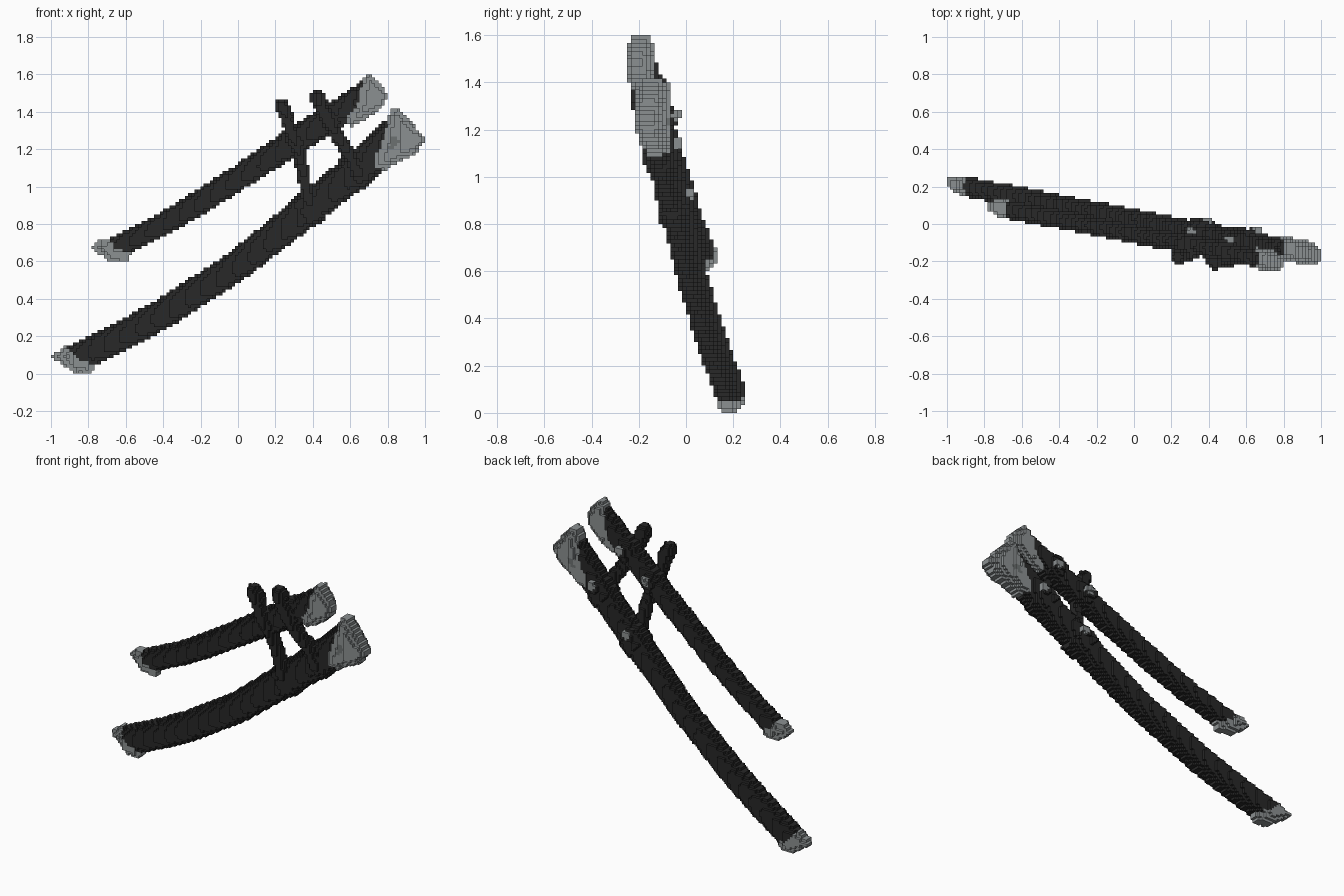
import bpy, math
from mathutils import Vector

if "Cube" in bpy.data.objects:
    bpy.data.objects.remove(bpy.data.objects["Cube"], do_unlink=True)

STEP = 2 / 120            # size of one building block
NX, NY, NZ = 60, 15, 96   # half width, half depth, height in blocks


def material(name, color):
    m = bpy.data.materials.new(name)
    m.use_nodes = True
    m.diffuse_color = (*color, 1)
    m.node_tree.nodes["Principled BSDF"].inputs["Base Color"].default_value = (*color, 1)
    return m


BLACK = material("lacquer black", (0.021, 0.021, 0.021))
STEEL = material("light steel", (0.26, 0.28, 0.285))
DULL = material("dull steel", (0.15, 0.165, 0.165))

parts = {}   # part name -> (material, set of block cells)


def put(name, mat, cells):
    """Give cells to a part; later parts replace earlier ones."""
    cells = {c for c in cells
             if -NX <= c[0] < NX and -NY <= c[1] < NY and 0 <= c[2] < NZ}
    for _, other in parts.values():
        other -= cells
    parts.setdefault(name, (mat, set()))[1].update(cells)


def column(i, k, yc, half):
    """Row of cells in depth, centred on yc."""
    return {(i, j, k) for j in range(-NY, NY) if abs((j + 0.5) * STEP - yc) < half}


def lean(y0, x):
    return y0 - 0.194 * x


def sweep(path, y0, half):
    """Rounded flat tube along (x, z, half width) points."""
    cells = set()
    for i in range(-NX, NX):
        for k in range(NZ):
            x, z = (i + 0.5) * STEP, (k + 0.5) * STEP
            best = 1.0
            for n, ((ax, az, aw), (bx, bz, bw)) in enumerate(zip(path, path[1:])):
                dx, dz = bx - ax, bz - az
                t = ((x - ax) * dx + (z - az) * dz) / (dx * dx + dz * dz)
                if (n == 0 and t < 0) or (n == len(path) - 2 and t > 1):
                    continue
                t = min(1, max(0, t))
                d = math.hypot(x - ax - t * dx, z - az - t * dz)
                best = min(best, d / (aw + t * (bw - aw)))
            if best < 1:
                cells |= column(i, k, lean(y0, x), half * (1 - best ** 3) ** 0.5)
    return cells


def plate(outline, y0, half):
    """Upright slab with an (x, z) outline and thinner rim."""
    cells = set()
    edges = list(zip(outline, outline[1:] + outline[:1]))
    for i in range(-NX, NX):
        for k in range(NZ):
            x, z = (i + 0.5) * STEP, (k + 0.5) * STEP
            inside, dist = False, 1.0
            for (ax, az), (bx, bz) in edges:
                if (az > z) != (bz > z) and x < ax + (z - az) * (bx - ax) / (bz - az):
                    inside = not inside
                dx, dz = bx - ax, bz - az
                t = min(1, max(0, ((x - ax) * dx + (z - az) * dz) / (dx * dx + dz * dz)))
                dist = min(dist, math.hypot(x - ax - t * dx, z - az - t * dz))
            if inside:
                cells |= column(i, k, lean(y0, x), half * min(1, 0.45 + dist / 0.07))
    return cells


def cap(name, scabbard, outline, y0, half):
    """Steel slab that also takes over the scabbard inside its outline."""
    put(name, STEEL, plate(outline, y0, half)
        | (plate(outline, y0, 0.3) & parts[scabbard][1]))


def cord(points, radius):
    """Round cord through 3D points."""
    cells = set()
    r = int(radius / STEP) + 2
    for a, b in zip(points, points[1:]):
        a, b = Vector(a), Vector(b)
        n = max(1, int((b - a).length / (STEP * 0.5)))
        for s in range(n + 1):
            p = a.lerp(b, s / n)
            c = [math.floor(v / STEP) for v in p]
            for i in range(c[0] - r, c[0] + r + 1):
                for j in range(c[1] - r, c[1] + r + 1):
                    for k in range(c[2] - r, c[2] + r + 1):
                        q = Vector((i + 0.5, j + 0.5, k + 0.5)) * STEP
                        if (q - p).length < radius:
                            cells.add((i, j, k))
    return cells


def bead(x, y, z, radius):
    return cord([(x, y, z), (x, y, z + 0.001)], radius)


LONG_Y, SHORT_Y = 0.025, -0.054

# Scabbards
put("long_scabbard", BLACK, sweep(
    [(-0.89, 0.068, 0.078), (-0.60, 0.212, 0.08), (-0.40, 0.322, 0.081), (0, 0.58, 0.081),
     (0.40, 0.90, 0.09), (0.60, 1.06, 0.094), (0.72, 1.16, 0.096), (0.86, 1.29, 0.096)],
    LONG_Y, 0.056))
put("short_scabbard", BLACK, sweep(
    [(-0.69, 0.655, 0.06), (-0.40, 0.80, 0.062), (-0.20, 0.918, 0.065), (0, 1.045, 0.067),
     (0.30, 1.24, 0.072), (0.50, 1.37, 0.073), (0.71, 1.51, 0.071)], SHORT_Y, 0.05))

# Wrapped cord bands on both scabbards
put("long_bands", BLACK, sweep([(0.34, 0.85, 0.099), (0.41, 0.908, 0.099)], LONG_Y, 0.068)
    | sweep([(0.60, 1.06, 0.102), (0.66, 1.112, 0.102)], LONG_Y, 0.068))
put("short_bands", BLACK, sweep([(0.27, 1.22, 0.08), (0.33, 1.26, 0.08)], SHORT_Y, 0.062)
    | sweep([(0.46, 1.345, 0.081), (0.52, 1.385, 0.081)], SHORT_Y, 0.062))

# Steel end caps
cap("long_tail_cap", "long_scabbard",
    [(-1.0, 0.09), (-0.92, 0.15), (-0.88, 0.10), (-0.84, 0.07), (-0.76, 0.05),
     (-0.77, 0.02), (-0.80, 0.0), (-0.87, 0.0)], LONG_Y, 0.05)
cap("short_tail_cap", "short_scabbard",
    [(-0.785, 0.67), (-0.73, 0.725), (-0.70, 0.72), (-0.66, 0.675), (-0.57, 0.64),
     (-0.59, 0.60), (-0.68, 0.595)], SHORT_Y, 0.045)
cap("long_mouth_cap", "long_scabbard",
    [(0.81, 1.39), (0.83, 1.415), (0.86, 1.415), (0.93, 1.34), (1.01, 1.25), (0.94, 1.17),
     (0.85, 1.13), (0.79, 1.085), (0.73, 1.10), (0.73, 1.16), (0.77, 1.22), (0.79, 1.31)],
    LONG_Y, 0.064)
cap("short_mouth_cap", "short_scabbard",
    [(0.67, 1.58), (0.71, 1.61), (0.75, 1.56), (0.80, 1.49), (0.77, 1.42), (0.70, 1.37),
     (0.60, 1.32), (0.58, 1.36), (0.64, 1.44)], SHORT_Y, 0.058)

# Dull inset on the long mouth cap
put("mouth_inset", DULL, plate(
    [(0.80, 1.20), (0.83, 1.28), (0.86, 1.24), (0.83, 1.20)], LONG_Y, 0.12)
    & parts["long_mouth_cap"][1])

# Hanging cords with tassel ends
put("rear_cord", BLACK, cord(
    [(0.25, -0.17, 1.39), (0.29, -0.17, 1.27), (0.33, -0.14, 1.17), (0.355, -0.10, 1.03),
     (0.38, -0.10, 0.92)], 0.034))
put("front_cord", BLACK, cord(
    [(0.44, -0.20, 1.43), (0.49, -0.20, 1.34), (0.55, -0.18, 1.24), (0.60, -0.14, 1.16),
     (0.64, -0.15, 1.07)], 0.037))
put("rear_tassel", BLACK, cord([(0.235, -0.175, 1.43), (0.26, -0.17, 1.38)], 0.04))
put("front_tassel", BLACK, cord([(0.43, -0.205, 1.475), (0.435, -0.205, 1.455)], 0.042))

# Back knots and their steel studs
knots = [(0.38, -0.01, 0.92), (0.65, -0.06, 1.13), (0.49, -0.11, 1.37), (0.29, -0.07, 1.25)]
for x, y, z in knots:
    put("back_knots", BLACK, bead(x, y, z, 0.045))
for x, y, z in knots:
    put("back_studs", STEEL, bead(x + 0.015, y + 0.025, z + 0.012, 0.026))

# Outer skin of every part
FACES = [((1, 0, 0), ((1, 0, 0), (1, 1, 0), (1, 1, 1), (1, 0, 1))),
         ((-1, 0, 0), ((0, 0, 0), (0, 0, 1), (0, 1, 1), (0, 1, 0))),
         ((0, 1, 0), ((0, 1, 0), (0, 1, 1), (1, 1, 1), (1, 1, 0))),
         ((0, -1, 0), ((0, 0, 0), (1, 0, 0), (1, 0, 1), (0, 0, 1))),
         ((0, 0, 1), ((0, 0, 1), (1, 0, 1), (1, 1, 1), (0, 1, 1))),
         ((0, 0, -1), ((0, 0, 0), (0, 1, 0), (1, 1, 0), (1, 0, 0)))]
solid = set().union(*(cells for _, cells in parts.values()))
for name, (mat, cells) in parts.items():
    index, faces = {}, []
    for c in sorted(cells):
        for d, corners in FACES:
            if tuple(a + b for a, b in zip(c, d)) not in solid:
                keys = [tuple(a + b for a, b in zip(c, k)) for k in corners]
                faces.append([index.setdefault(k, len(index)) for k in keys])
    if not faces:
        continue
    mesh = bpy.data.meshes.new(name)
    mesh.from_pydata([tuple(v * STEP for v in k) for k in index], [], faces)
    mesh.materials.append(mat)
    bpy.context.collection.objects.link(bpy.data.objects.new(name, mesh))
